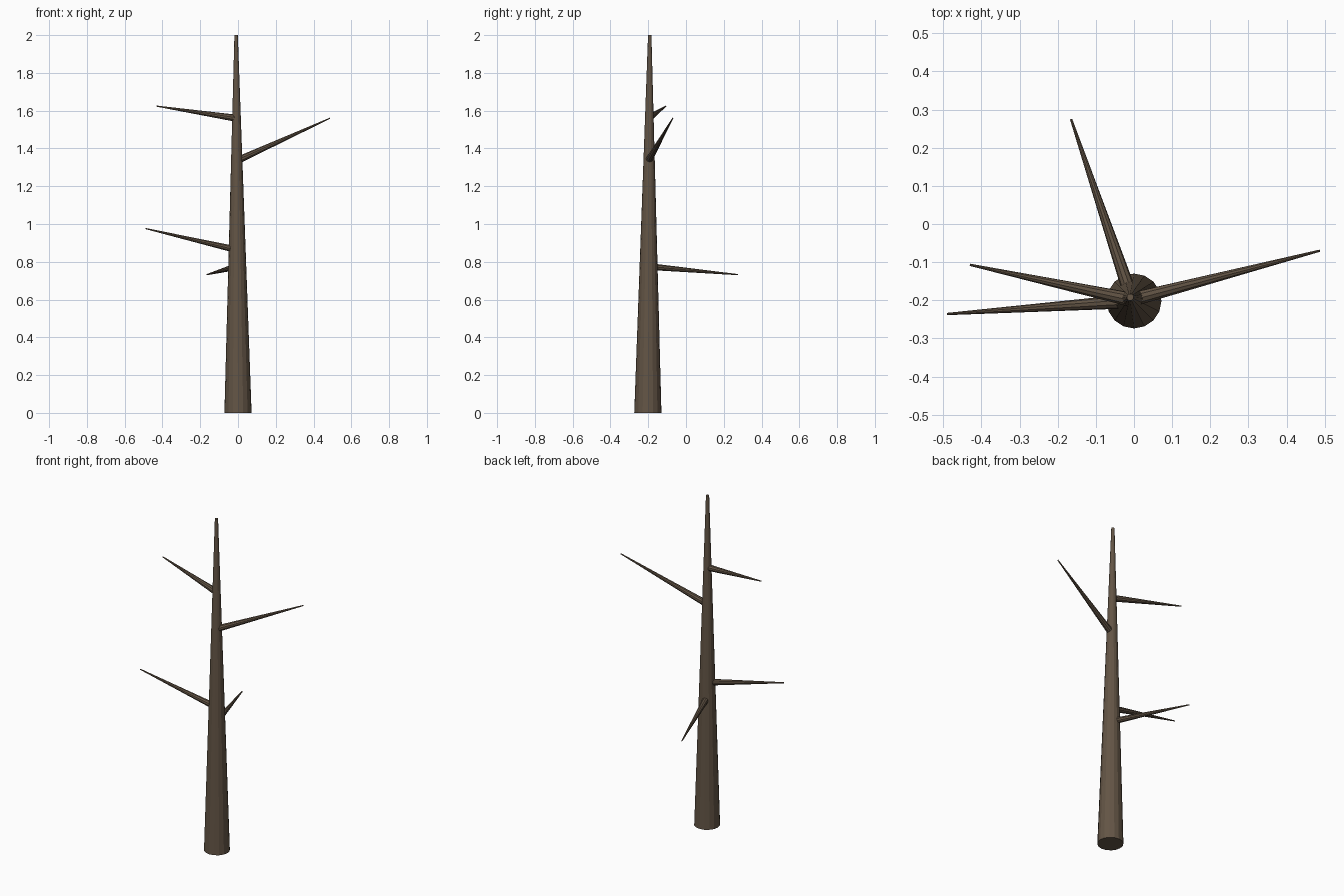
import bpy, bmesh
from mathutils import Vector, Matrix

if "Cube" in bpy.data.objects:
    bpy.data.objects.remove(bpy.data.objects["Cube"])

bark = bpy.data.materials.new("brown bark")
bark.diffuse_color = (0.125, 0.09, 0.06, 1)
bark.use_nodes = True
bark.node_tree.nodes["Principled BSDF"].inputs["Base Color"].default_value = bark.diffuse_color


def limb(name, start, end, r1, r2, sides):
    """Tapered flat-faced cylinder running from start to end."""
    start, end = Vector(start), Vector(end)
    axis = end - start
    bm = bmesh.new()
    bmesh.ops.create_cone(bm, cap_ends=True, segments=sides,
                          radius1=r1, radius2=r2, depth=axis.length)
    turn = Vector((0, 0, 1)).rotation_difference(axis).to_matrix().to_4x4()
    bm.transform(Matrix.Translation((start + end) / 2) @ turn)
    mesh = bpy.data.meshes.new(name)
    bm.to_mesh(mesh)
    bm.free()
    mesh.materials.append(bark)
    obj = bpy.data.objects.new(name, mesh)
    bpy.context.collection.objects.link(obj)
    return obj


# Trunk, leaning very slightly; kept level at its base
trunk = limb("trunk", (0, -0.202, 0), (0, -0.202, 2), 0.072, 0.009, 16)
for v in trunk.data.vertices:
    v.co.x -= 0.010 * v.co.z / 2
    v.co.y += 0.010 * v.co.z / 2

# Branches, from low to high
branches = [
    ((-0.005, -0.198, 0.775), (-0.165, 0.275, 0.732)),
    ((-0.005, -0.202, 0.863), (-0.490, -0.236, 0.976)),
    ((0.000, -0.197, 1.338), (0.487, -0.070, 1.560)),
    ((-0.010, -0.198, 1.560), (-0.430, -0.107, 1.624)),
]
for i, (a, b) in enumerate(branches):
    limb(f"branch_{i + 1}", a, b, 0.019, 0.003, 10)
